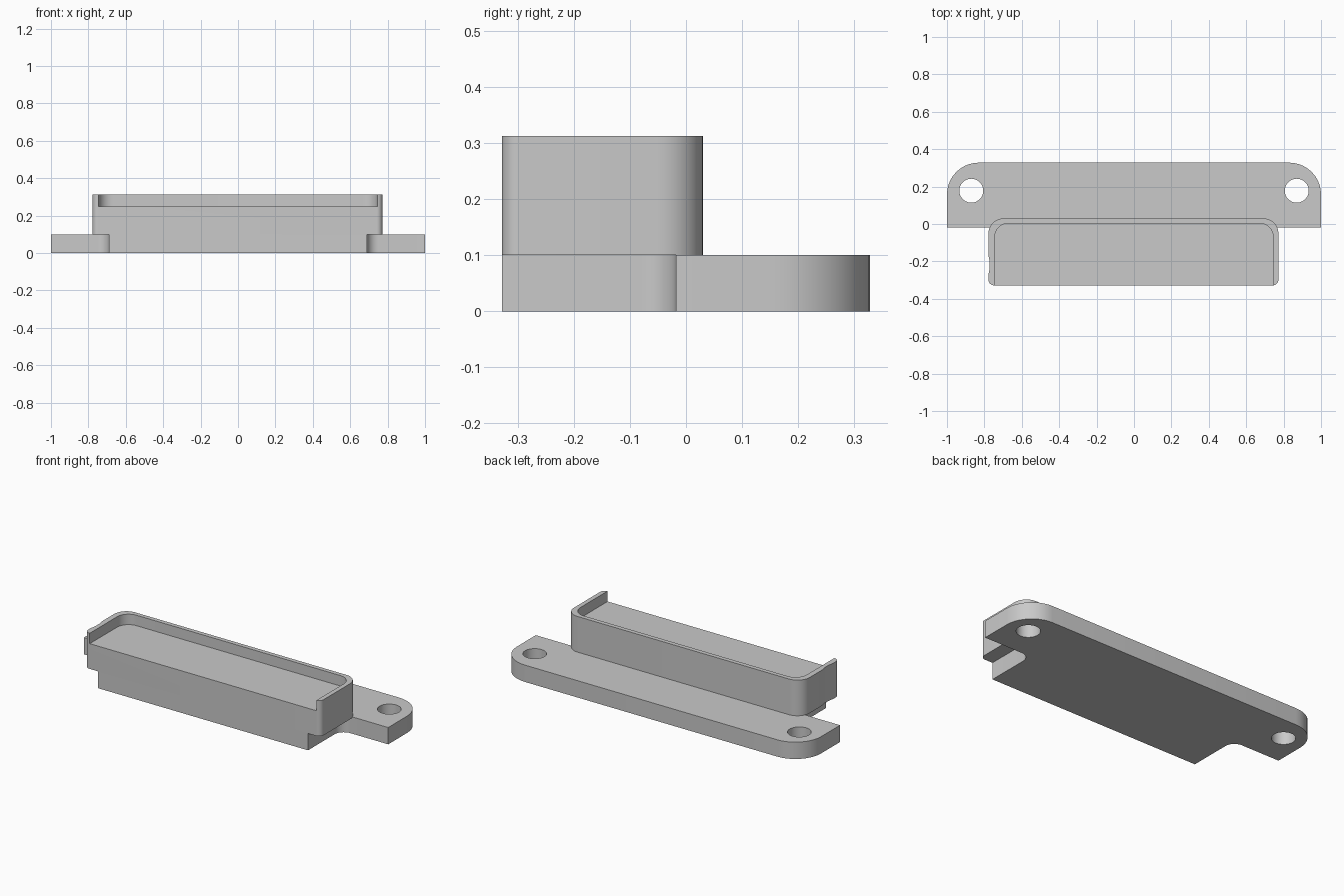
import bpy, bmesh, math
from mathutils import Vector

if "Cube" in bpy.data.objects:
    bpy.data.objects.remove(bpy.data.objects["Cube"])

grey = bpy.data.materials.new("light grey")
grey.use_nodes = True
grey.diffuse_color = (0.586, 0.586, 0.586, 1)
grey.node_tree.nodes["Principled BSDF"].inputs["Base Color"].default_value = grey.diffuse_color


def rounded(corners, steps=10):
    """Outline from (x, y, radius) corners, each filleted by its radius."""
    out = []
    for i, (x, y, r) in enumerate(corners):
        p = Vector((x, y))
        if r == 0:
            out.append(p)
            continue
        a = (Vector(corners[i - 1][:2]) - p).normalized()
        b = (Vector(corners[(i + 1) % len(corners)][:2]) - p).normalized()
        half = a.angle(b) / 2
        centre = p + (a + b).normalized() * r / math.sin(half)
        start = (p + a * r / math.tan(half) - centre).normalized()
        end = (p + b * r / math.tan(half) - centre).normalized()
        for k in range(steps + 1):
            out.append(centre + start.slerp(end, k / steps) * r)
    return out


def extrude(name, outline, z0, z1):
    bm = bmesh.new()
    face = bm.faces.new([bm.verts.new((p[0], p[1], z0)) for p in outline])
    top = bmesh.ops.extrude_face_region(bm, geom=[face], use_keep_orig=True)["geom"]
    verts = [g for g in top if isinstance(g, bmesh.types.BMVert)]
    bmesh.ops.translate(bm, verts=verts, vec=(0, 0, z1 - z0))
    bmesh.ops.recalc_face_normals(bm, faces=bm.faces)
    mesh = bpy.data.meshes.new(name)
    bm.to_mesh(mesh)
    bm.free()
    mesh.materials.append(grey)
    obj = bpy.data.objects.new(name, mesh)
    bpy.context.collection.objects.link(obj)
    return obj


def select(obj):
    bpy.ops.object.select_all(action="DESELECT")
    obj.select_set(True)
    bpy.context.view_layer.objects.active = obj


def cut(obj, cutter):
    mod = obj.modifiers.new("cut", "BOOLEAN")
    mod.operation, mod.solver, mod.object = "DIFFERENCE", "EXACT", cutter
    select(obj)
    bpy.ops.object.modifier_apply(modifier=mod.name)
    bpy.data.objects.remove(cutter)


FRONT, BACK, PLATE_TOP, TOP = -0.328, 0.328, 0.1, 0.312

# Mounting plate with a narrower front tongue
half = [(0.69, FRONT, 0), (0.69, -0.018, 0.06), (1, -0.018, 0), (1, BACK, 0.17)]
plate = extrude("mounting_plate",
                rounded(half + [(-x, y, r) for x, y, r in reversed(half)]), 0, PLATE_TOP)

# Screw holes
for side in (-1, 1):
    ring = [(side * 0.87 + 0.064 * math.cos(a), 0.178 + 0.064 * math.sin(a))
            for a in (math.tau * i / 40 for i in range(40))]
    cut(plate, extrude("hole_cutter", ring, -0.1, 0.2))

# Raised body, with a slight hollow in its left-hand edge
body = extrude("raised_body", rounded([
    (0.772, FRONT, 0.03), (0.772, 0.03, 0.08), (-0.778, 0.03, 0.08),
    (-0.778, -0.17, 0), (-0.772, -0.2, 0), (-0.772, -0.24, 0),
    (-0.778, -0.27, 0), (-0.778, FRONT, 0.03)]), PLATE_TOP, TOP)

# Shallow tray recess, open at the front
cut(body, extrude("recess_cutter", rounded([
    (0.745, -0.5, 0), (0.745, 0.004, 0.075),
    (-0.745, 0.004, 0.075), (-0.745, -0.5, 0)]), 0.25, 0.5))

for obj in (plate, body):
    select(obj)
    bpy.ops.object.shade_smooth_by_angle(angle=math.radians(30))
